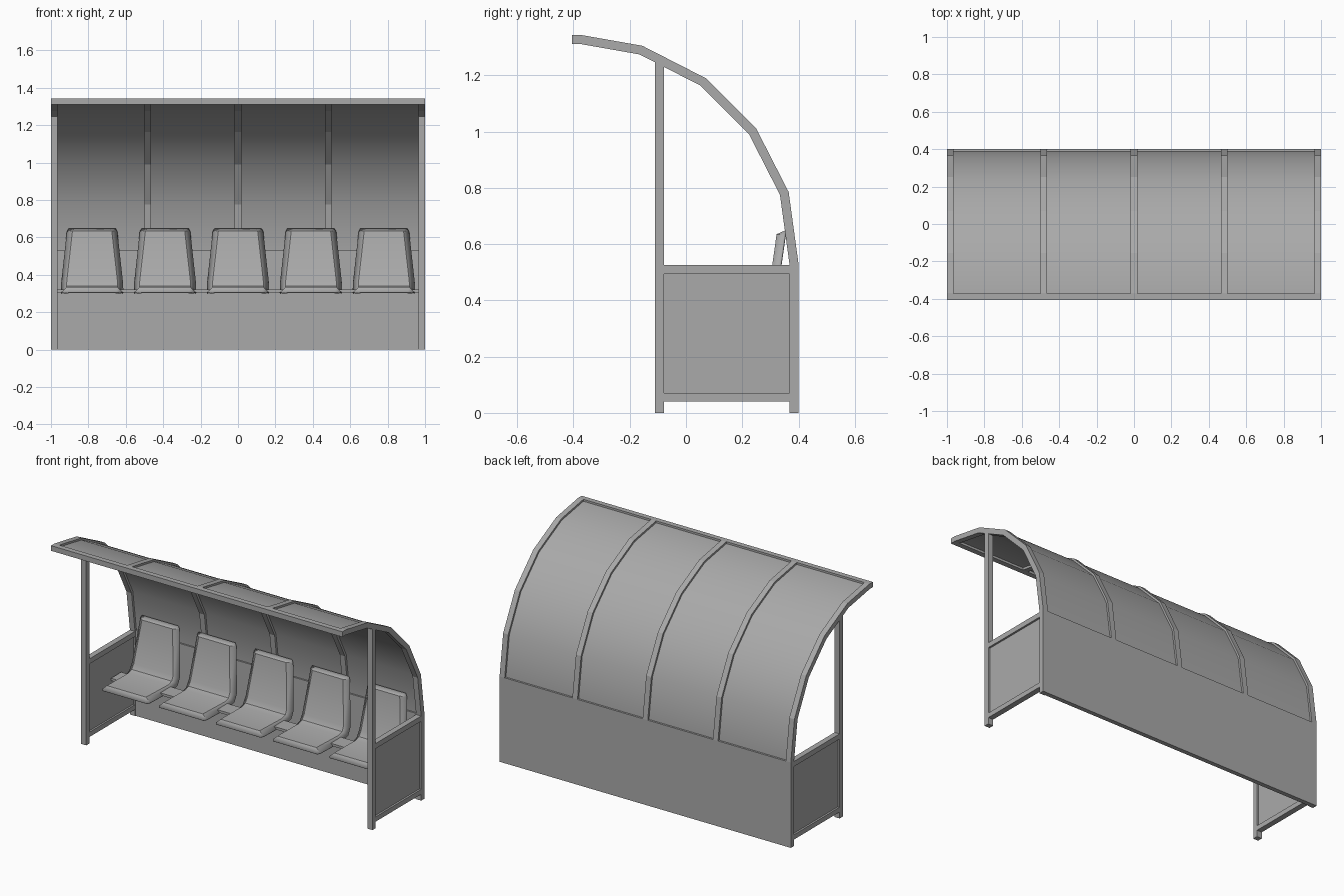
import bpy, bmesh, math
from mathutils import Vector

cube = bpy.data.objects.get("Cube")
if cube:
    bpy.data.objects.remove(cube, do_unlink=True)

grey = bpy.data.materials.new("mid_grey")
grey.use_nodes = True
grey.diffuse_color = (0.4, 0.4, 0.4, 1)
grey.node_tree.nodes["Principled BSDF"].inputs["Base Color"].default_value = (0.4, 0.4, 0.4, 1)


def finish(name, bm, smooth_angle=None):
    bmesh.ops.recalc_face_normals(bm, faces=bm.faces)
    mesh = bpy.data.meshes.new(name)
    bm.to_mesh(mesh)
    bm.free()
    mesh.materials.append(grey)
    obj = bpy.data.objects.new(name, mesh)
    bpy.context.collection.objects.link(obj)
    if smooth_angle:
        bpy.ops.object.select_all(action="DESELECT")
        obj.select_set(True)
        bpy.context.view_layer.objects.active = obj
        bpy.ops.object.shade_smooth_by_angle(angle=math.radians(smooth_angle))
    return obj


def box(name, xs, ys, zs):
    bm = bmesh.new()
    bmesh.ops.create_cube(bm, size=1)
    for v in bm.verts:
        for i, (lo, hi) in enumerate((xs, ys, zs)):
            v.co[i] = hi if v.co[i] > 0 else lo
    return finish(name, bm)


def offset(path, dist):
    """Shift a (y, z) polyline to its left by dist, with mitred corners."""
    pts = [Vector(p) for p in path]
    dirs = [(b - a).normalized() for a, b in zip(pts, pts[1:])]
    normals = [Vector((-d.y, d.x)) for d in dirs]
    result = []
    for i, p in enumerate(pts):
        a, b = normals[max(i - 1, 0)], normals[min(i, len(normals) - 1)]
        mitre = (a + b).normalized()
        result.append(p + mitre * dist / mitre.dot(a))
    return result


def strip(name, x0, x1, path, depth0, depth1, smooth_angle=None):
    """Band of constant thickness following a path, spanning x0 to x1."""
    bm = bmesh.new()
    rows = [[[bm.verts.new((x, p[0], p[1])) for p in offset(path, d)]
             for x in (x0, x1)] for d in (depth0, depth1)]
    (a, b), (c, d) = rows
    for i in range(len(path) - 1):
        for s, t in ((a, b), (b, d), (d, c), (c, a)):
            bm.faces.new((s[i], s[i + 1], t[i + 1], t[i]))
    for i in (0, -1):
        bm.faces.new((a[i], b[i], d[i], c[i]))
    return finish(name, bm, smooth_angle)


# Curved roof: ribs, thin sheet and front rail
curve = [(0.40, 0.53), (0.365, 0.785), (0.25, 1.01), (0.07, 1.19),
         (-0.155, 1.305), (-0.37, 1.343)]
tip = (-0.405, 1.343)
T = 0.032
for i, x in enumerate((-1, -0.5, -0.0175, 0.465, 0.965)):
    foot = 0 if abs(x + 0.0175) > 0.9 else 0.5
    strip(f"roof_rib_{i + 1}", x, x + 0.035, [(0.40, foot)] + curve + [tip], 0, T)
strip("roof_sheet", -0.98, 0.98, [(0.40, 0.51)] + curve + [(-0.385, 1.343)],
      0.012, 0.018, 40)
box("roof_front_rail", (-0.97, 0.97), (-0.405, -0.372), (1.343 - T, 1.343))

# Rear wall
box("rear_wall", (-0.97, 0.97), (0.372, 0.40), (0, 0.53))

# Side frames with inset panels
for side, s in (("right", -1), ("left", 1)):
    xs = sorted((s * 0.965, s))
    box(f"{side}_front_post", xs, (-0.11, -0.078), (0, 1.262))
    box(f"{side}_upper_rail", xs, (-0.08, 0.372), (0.493, 0.525))
    box(f"{side}_lower_rail", xs, (-0.08, 0.372), (0.04, 0.07))
    box(f"{side}_side_panel", sorted((s * 0.976, s * 0.988)), (-0.08, 0.372), (0.06, 0.5))

# Bench beam under the seats
box("seat_beam", (-0.97, 0.97), (0.14, 0.24), (0.305, 0.32))


def seat(name, cx):
    """Bent shell whose border turns away from the sitting side."""
    path = [(0.02, 0.335), (0.235, 0.33), (0.268, 0.34), (0.285, 0.37), (0.322, 0.635)]
    rim = offset(path, -0.027)
    widths = [0.164, 0.167, 0.167, 0.165, 0.135]
    rows = []
    for p, r, w in zip(path, rim, widths):
        rows.append([(-w, r), (-w + 0.03, Vector(p)), (w - 0.03, Vector(p)), (w, r)])
    front, top = Vector((-0.018, -0.002)), Vector((0.003, 0.017))
    rows.insert(0, [(x * 0.93, rim[0] + front) for x in (-0.164, -0.135, 0.135, 0.164)])
    rows.append([(x * 0.93, rim[-1] + top) for x in (-0.135, -0.105, 0.105, 0.135)])
    bm = bmesh.new()
    grid = [[bm.verts.new((cx + x, p[0], p[1])) for x, p in row] for row in rows]
    for a, b in zip(grid, grid[1:]):
        for i in range(3):
            bm.faces.new((a[i], a[i + 1], b[i + 1], b[i]))
    obj = finish(name, bm, 35)
    thick = obj.modifiers.new("Thickness", "SOLIDIFY")
    thick.thickness = 0.008
    # Grow the shell away from the sitting side
    up = max(obj.data.polygons, key=lambda f: f.area).normal
    thick.offset = -1 if up.y < 0 else 1


for i in range(5):
    seat(f"seat_{i + 1}", (i - 2) * 0.39)
